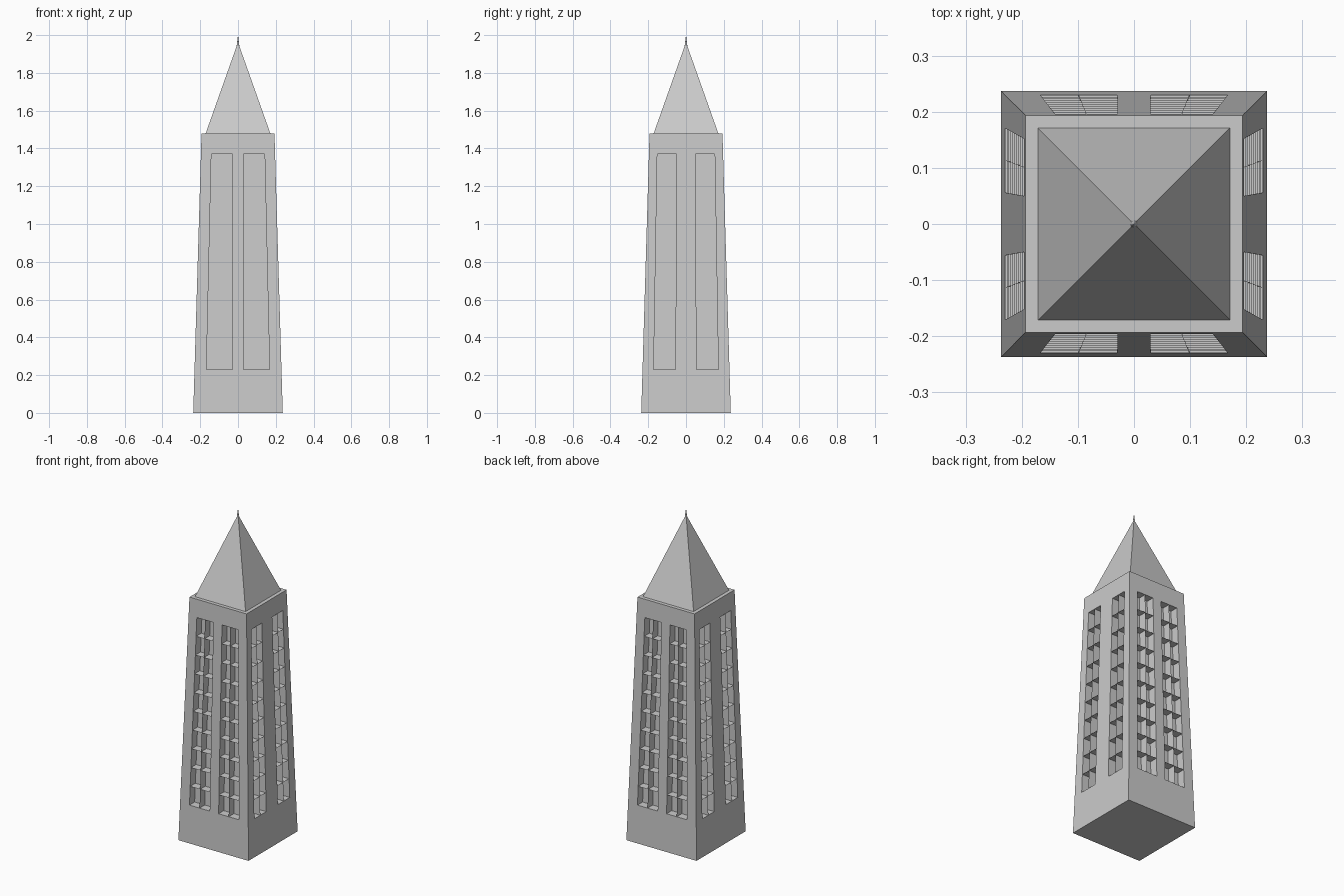
import bpy, bmesh
from math import pi
from mathutils import Matrix, Vector

if "Cube" in bpy.data.objects:
    bpy.data.objects.remove(bpy.data.objects["Cube"])

TOP = 1.48            # top of the tapered shaft
Z0, Z1 = 0.23, 1.37   # window bay bottom and top
DEPTH = 0.05          # bay recess
ROWS = 10
# inner / outer bay edge as (at Z0, at Z1)
BAYS = {0: ((0.030, 0.029), (0.167, 0.141)),
        1: ((0.056, 0.050), (0.171, 0.152))}


def half(z):
    return 0.237 - 0.044 * z / TOP


def lerp(pair, z):
    return pair[0] + (pair[1] - pair[0]) * (z - Z0) / (Z1 - Z0)


def point(side, u, z, d=0.0):
    return Matrix.Rotation(side * pi / 2, 3, 'Z') @ Vector((u, d - half(z), z))


def quad(bm, pts):
    return bm.faces.new([bm.verts.new(p) for p in pts])


def finish(bm, name, solid=True):
    bmesh.ops.remove_doubles(bm, verts=bm.verts, dist=1e-5)
    if solid:
        bmesh.ops.recalc_face_normals(bm, faces=bm.faces)
    me = bpy.data.meshes.new(name)
    bm.to_mesh(me)
    bm.free()
    ob = bpy.data.objects.new(name, me)
    bpy.context.collection.objects.link(ob)
    return ob


shaft, floors, fins = bmesh.new(), bmesh.new(), bmesh.new()
zs = [0, Z0, Z1, TOP]
for side in range(4):
    inner, outer = BAYS[side % 2]

    def cols(z):
        i, o = lerp(inner, z), lerp(outer, z)
        return [-half(z), -o, -i, i, o, half(z)]

    # wall panels around the two bays
    for r in range(3):
        a, b = zs[r], zs[r + 1]
        ca, cb = cols(a), cols(b)
        for c in range(5):
            if r == 1 and c in (1, 3):
                continue
            quad(shaft, [point(side, ca[c], a), point(side, ca[c + 1], a),
                         point(side, cb[c + 1], b), point(side, cb[c], b)])

    ca, cb = cols(Z0), cols(Z1)
    for c in (1, 3):
        # recess back and reveals
        rim = [(ca[c], Z0), (ca[c + 1], Z0), (cb[c + 1], Z1), (cb[c], Z1)]
        quad(shaft, [point(side, u, z, DEPTH) for u, z in rim])
        for k in range(4):
            p, q = rim[k], rim[(k + 1) % 4]
            quad(shaft, [point(side, *p), point(side, *q),
                         point(side, *q, DEPTH), point(side, *p, DEPTH)])
        # thin floor plates
        for n in range(1, ROWS):
            z = Z0 + (Z1 - Z0) * n / ROWS
            l, h = cols(z)[c], cols(z)[c + 1]
            quad(floors, [point(side, l, z), point(side, h, z),
                          point(side, h, z, DEPTH), point(side, l, z, DEPTH)])
        # thin central divider
        ma, mb = (ca[c] + ca[c + 1]) / 2, (cb[c] + cb[c + 1]) / 2
        quad(fins, [point(side, ma, Z0), point(side, mb, Z1),
                    point(side, mb, Z1, DEPTH), point(side, ma, Z0, DEPTH)])

# shaft underside and top deck
for z in (0, TOP):
    quad(shaft, [point(s, half(z), z) for s in range(4)])
finish(shaft, "tower_shaft")
finish(floors, "floor_plates", False)
finish(fins, "bay_dividers", False)


def cone(name, sides, r, z0, z1, turn=0.0):
    bm = bmesh.new()
    bmesh.ops.create_cone(bm, cap_ends=True, segments=sides, radius1=r, radius2=0,
                          depth=z1 - z0,
                          matrix=Matrix.Translation((0, 0, (z0 + z1) / 2))
                          @ Matrix.Rotation(turn, 4, 'Z'))
    return finish(bm, name)


# pyramid roof and finial
cone("pyramid_roof", 4, 0.171 * 2 ** 0.5, TOP, 1.962, pi / 4)
cone("finial_spike", 12, 0.009, 1.93, 2.0)
